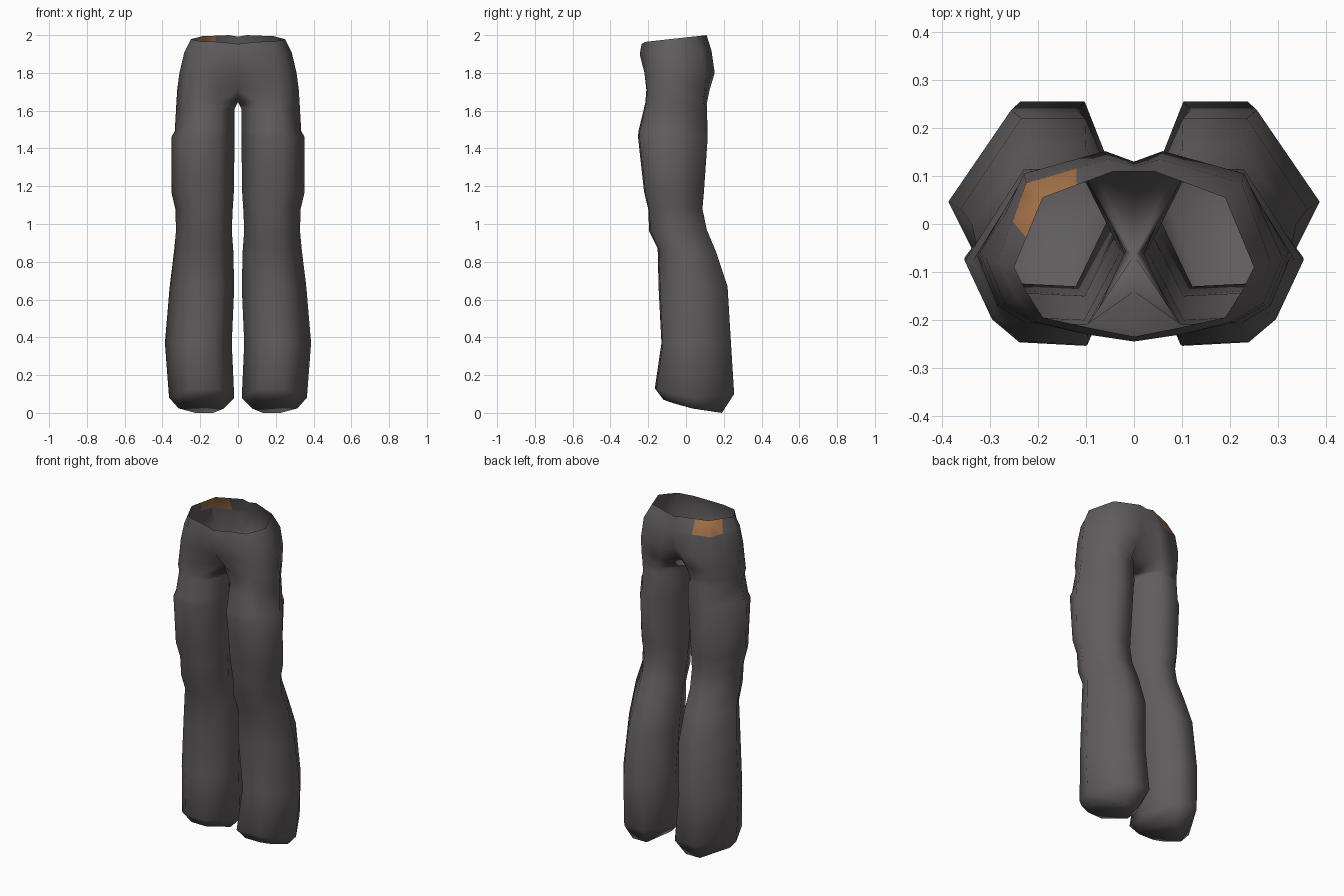
import bpy, bmesh
from mathutils import Vector

if "Cube" in bpy.data.objects:
    bpy.data.objects.remove(bpy.data.objects["Cube"])


def material(name, rgb):
    m = bpy.data.materials.new(name)
    m.diffuse_color = (*rgb, 1)
    m.use_nodes = True
    m.node_tree.nodes["Principled BSDF"].inputs["Base Color"].default_value = m.diffuse_color
    return m


cloth = material("dark grey cloth", (0.118, 0.108, 0.113))
tan = material("tan patch", (0.40, 0.18, 0.07))

# Hip rings of one half: height, tilt, then points from inner front round the
# outside to the back; the last two lie on the centre line (back, front)
hips = [
    (1.988, 0.11, [(.10, -.215), (.19, -.195), (.225, -.14), (.25, -.09),
                   (.19, .055), (.045, .109), (0, .11), (0, -.235)]),
    (1.91, 0.05, [(.10, -.23), (.20, -.205), (.25, -.16), (.285, -.08),
                  (.225, .085), (.055, .135), (0, .12), (0, -.245)]),
    (1.80, 0.0, [(.10, -.22), (.21, -.205), (.27, -.165), (.31, -.07),
                 (.23, .105), (.06, .152), (0, .13), (0, -.22)]),
    (1.71, 0.0, [(.10, -.21), (.215, -.205), (.28, -.165), (.322, -.06),
                 (.23, .10), (.09, .125), (0, .05), (0, -.14)]),
    (1.645, 0.0, [(.10, -.215), (.22, -.21), (.285, -.17), (.326, -.06),
                  (.23, .09), (.11, .112), (0, -.065), (0, -.065)]),
]

# Leg rings: front height, back height, side sag, inner x, outer x, front y, back y
legs = [
    (1.61, 1.61, 0, .018, .328, -.223, .11),
    (1.49, 1.49, 0, .018, .335, -.252, .115),
    (1.46, 1.46, 0, .018, .353, -.254, .115),
    (1.17, 1.17, 0, .022, .353, -.222, .095),
    (1.08, 1.08, 0, .028, .332, -.200, .087),
    (0.96, 0.97, 0, .033, .328, -.195, .110),
    (0.87, 0.85, 0, .025, .338, -.150, .160),
    (0.66, 0.67, 0, .020, .362, -.145, .220),
    (0.37, 0.37, 0, .033, .387, -.130, .238),
    (0.13, 0.10, .035, .020, .365, -.165, .255),
    (0.07, 0.00, .012, .075, .315, -.120, .190),
]
# Cross-section; the inner seam point is doubled to meet both centre columns
section = [(.25, 0), (.66, .02), (.83, .15), (1, .48),
           (.63, 1), (.24, 1), (0, .5), (0, .5)]

bm = bmesh.new()


def build_half(side):
    rings = []
    for z, tilt, pts in hips:
        rings.append([bm.verts.new((side * x, y, z + tilt * y)) for x, y in pts])
    for v in rings[0][6:]:
        v.co.z -= .009              # small dip at the waist centre
    for zf, zb, sag, xi, xo, yf, yb in legs:
        rings.append([bm.verts.new((side * (xi + (xo - xi) * u), yf + (yb - yf) * v,
                                    zf + (zb - zf) * v - sag * 4 * v * (1 - v)))
                      for u, v in section])
    for i in range(len(rings) - 1):
        a, b = rings[i], rings[i + 1]
        for k in range(8):
            if k == 6:
                continue            # open centre line, closed seam on the legs
            n = (k + 1) % 8
            bm.faces.new((a[k], a[n], b[n], b[k]))
    bm.faces.new(rings[-1][:7] + rings[-1][7:])     # hem underside


build_half(1)
build_half(-1)
bmesh.ops.remove_doubles(bm, verts=bm.verts, dist=0.0005)
bmesh.ops.recalc_face_normals(bm, faces=bm.faces)


# Cut the back patch outline into the waist faces
def in_waist(f):
    c = f.calc_center_median()
    return c.z > 1.82 and c.x < -0.03 and c.y > -0.12


cuts = [(Vector((0, 0, 1.913)), Vector((0, 0, 1))),
        (Vector((-.12, 0, 0)), Vector((-1, 0, 0))),
        (Vector((-.225, -.028, 0)), Vector((.03, .025, 0)))]
for co, no in cuts:
    faces = [f for f in bm.faces if in_waist(f)]
    geom = faces + list({e for f in faces for e in f.edges}) + \
        list({v for f in faces for v in f.verts})
    bmesh.ops.bisect_plane(bm, geom=geom, plane_co=co, plane_no=no)

for f in bm.faces:
    f.smooth = True
    c = f.calc_center_median()
    if c.y > -.1 and all((c - co).dot(no) > 0 for co, no in cuts):
        f.material_index = 1

mesh = bpy.data.meshes.new("trousers")
bm.to_mesh(mesh)
bm.free()
mesh.materials.append(cloth)
mesh.materials.append(tan)
trousers = bpy.data.objects.new("trousers", mesh)
bpy.context.collection.objects.link(trousers)
